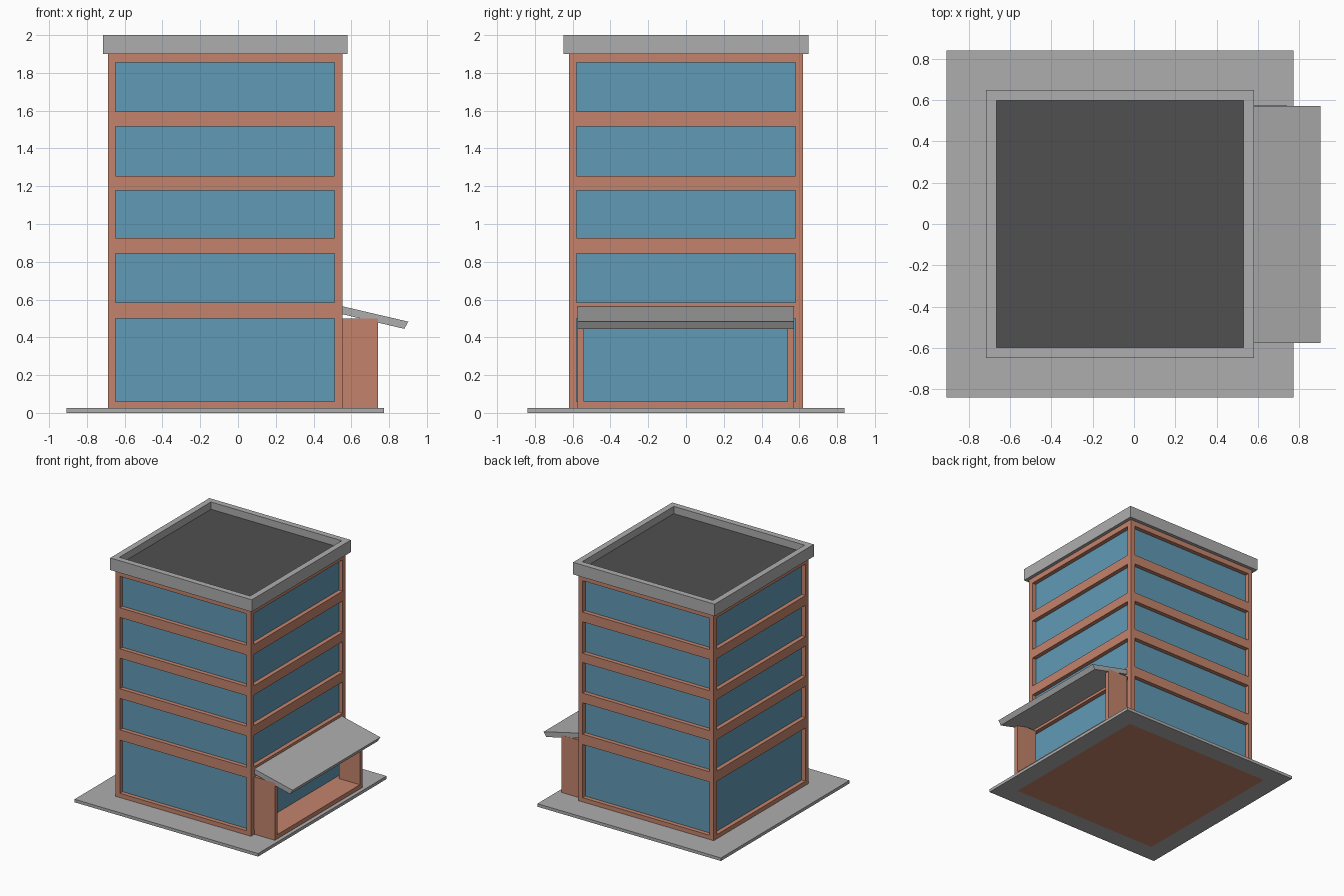
import bpy, bmesh
from mathutils import Matrix, Vector

if "Cube" in bpy.data.objects:
    bpy.data.objects.remove(bpy.data.objects["Cube"])

CX = -0.068          # tower centre in x
HALF = 0.62          # tower half width
WIN = 0.58           # window half width
REVEAL = 0.035       # window recess


def material(name, rgb):
    m = bpy.data.materials.new(name)
    m.diffuse_color = (*rgb, 1)
    m.use_nodes = True
    m.node_tree.nodes["Principled BSDF"].inputs["Base Color"].default_value = m.diffuse_color
    return m


brick = material("brick", (0.55, 0.23, 0.15))
glass = material("glass", (0.12, 0.32, 0.47))
dark = material("dark_roof", (0.08, 0.08, 0.08))
grey = material("concrete", (0.42, 0.42, 0.42))


def finish(name, bm, mats):
    me = bpy.data.meshes.new(name)
    bm.to_mesh(me)
    bm.free()
    for m in mats:
        me.materials.append(m)
    ob = bpy.data.objects.new(name, me)
    bpy.context.collection.objects.link(ob)
    return ob


def box_bm(x0, x1, y0, y1, z0, z1):
    bm = bmesh.new()
    size = Matrix.Diagonal((x1 - x0, y1 - y0, z1 - z0, 1))
    mid = Matrix.Translation(((x0 + x1) / 2, (y0 + y1) / 2, (z0 + z1) / 2))
    bmesh.ops.create_cube(bm, size=1, matrix=mid @ size)
    bm.normal_update()
    return bm


def inset_panel(bm, up, width, drop):
    # frame the top or bottom face, shift its centre and give it the second material
    face = max(bm.faces, key=lambda f: f.normal.z * up)
    bmesh.ops.inset_region(bm, faces=[face], thickness=width)
    bmesh.ops.translate(bm, verts=face.verts, vec=(0, 0, drop))
    face.material_index = 1


# Ground slab, with the tower footprint showing underneath
bm = box_bm(CX - 0.84, CX + 0.84, -0.84, 0.84, 0, 0.025)
inset_panel(bm, -1, 0.22, 0)
finish("ground_slab", bm, [grey, brick])

# Tower: four facades, each a grid of wall cells with recessed windows
us = [-HALF, -WIN, WIN, HALF]
zs = [0.025, 0.06, 0.5, 0.585, 0.845, 0.925, 1.178, 1.255, 1.515, 1.595, 1.855, 1.9]
bm = bmesh.new()
for side in range(4):
    turn = Matrix.Translation((CX, 0, 0)) @ Matrix.Rotation(side * 1.5707963268, 4, 'Z')
    for i in range(3):
        for j in range(len(zs) - 1):
            outer = [Vector((u, -HALF, z)) for u, z in (
                (us[i], zs[j]), (us[i + 1], zs[j]),
                (us[i + 1], zs[j + 1]), (us[i], zs[j + 1]))]
            if i != 1 or j % 2 == 0:
                bm.faces.new([bm.verts.new(turn @ p) for p in outer])
                continue
            inner = [p + Vector((0, REVEAL, 0)) for p in outer]
            o = [bm.verts.new(turn @ p) for p in outer]
            n = [bm.verts.new(turn @ p) for p in inner]
            bm.faces.new(n).material_index = 1
            for k in range(4):
                bm.faces.new((o[k], o[(k + 1) % 4], n[(k + 1) % 4], n[k]))
bmesh.ops.remove_doubles(bm, verts=bm.verts, dist=1e-4)
finish("tower_walls", bm, [brick, glass])

# Parapet with sunken dark roof
bm = box_bm(CX - 0.648, CX + 0.648, -0.648, 0.648, 1.9, 2.0)
inset_panel(bm, 1, 0.07, 0)
roof = max(bm.faces, key=lambda f: f.material_index)
bm.normal_update()
low = bmesh.ops.extrude_face_region(bm, geom=[roof])["geom"]
bmesh.ops.delete(bm, geom=[roof], context='FACES')
bmesh.ops.translate(bm, verts=[v for v in low if isinstance(v, bmesh.types.BMVert)], vec=(0, 0, -0.06))
for f in bm.faces:
    f.material_index = int(abs(f.calc_center_median().z - 1.94) < 0.005)
bmesh.ops.recalc_face_normals(bm, faces=bm.faces)
finish("parapet_and_roof", bm, [grey, dark])

# Entrance porch: floor and two side walls
finish("porch_floor", box_bm(0.55, 0.74, -0.54, 0.54, 0.025, 0.06), [brick])
for name, y in (("porch_wall_front", -0.557), ("porch_wall_back", 0.555)):
    finish(name, box_bm(0.55, 0.74, y - 0.018, y + 0.018, 0.025, 0.5), [brick])

# Sloping canopy, extruded from its side profile
bm = bmesh.new()
profile = [(0.55, 0.523), (0.88, 0.445), (0.902, 0.483), (0.55, 0.565)]
face = bm.faces.new([bm.verts.new((x, -0.575, z)) for x, z in profile])
ext = bmesh.ops.extrude_face_region(bm, geom=[face])["geom"]
bmesh.ops.translate(bm, verts=[v for v in ext if isinstance(v, bmesh.types.BMVert)], vec=(0, 1.147, 0))
bmesh.ops.recalc_face_normals(bm, faces=bm.faces)
finish("canopy", bm, [grey])
